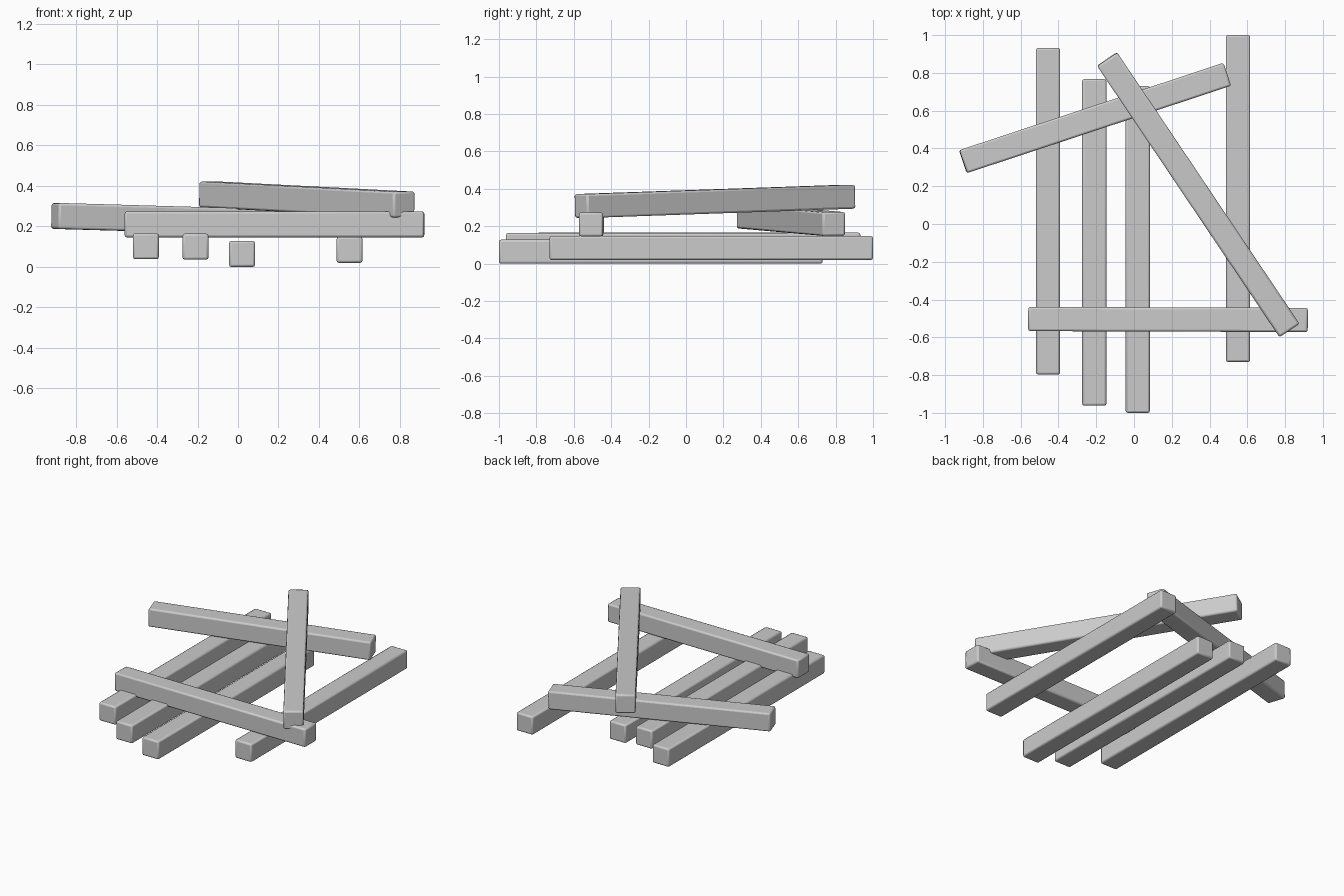
import bpy
from mathutils import Vector, Matrix

if "Cube" in bpy.data.objects:
    bpy.data.objects.remove(bpy.data.objects["Cube"])

SIZE = 0.128  # square section of every beam


def beam(name, start, end):
    """Square timber running between the centres of its two end faces."""
    a, b = Vector(start), Vector(end)
    along = (b - a).normalized()
    side = Vector((0, 0, 1)).cross(along).normalized()
    up = along.cross(side)
    rot = Matrix((along, side, up)).transposed()
    bpy.ops.mesh.primitive_cube_add(size=1)
    ob = bpy.context.object
    ob.name = name
    ob.scale = ((b - a).length, SIZE, SIZE)
    bpy.ops.object.transform_apply(location=False, rotation=False, scale=True)
    ob.location = (a + b) / 2
    ob.rotation_euler = rot.to_euler()
    # softly worn edges
    bevel = ob.modifiers.new("worn_edges", "BEVEL")
    bevel.width = 0.011
    bevel.segments = 2
    bpy.ops.object.shade_smooth_by_angle()
    return ob


# Bottom layer: four long beams side by side (x, y front, y back, z centre)
for i, (x, y0, y1, z) in enumerate([
        (-0.455, -0.797, 0.932, 0.106),
        (-0.21, -0.962, 0.767, 0.104),
        (0.02, -1.0, 0.73, 0.068),
        (0.551, -0.73, 1.0, 0.088)]):
    beam(f"base_beam_{i + 1}", (x, y0, z), (x, y1, z))

# Middle layer: one straight and one slanted shorter beam
beam("front_cross_beam", (-0.56, -0.503, 0.214), (0.92, -0.508, 0.214))
beam("rear_cross_beam", (-0.905, 0.33, 0.256), (0.4925, 0.792, 0.216))

# Top: long beam lying diagonally across both cross beams
beam("diagonal_beam", (-0.1425, 0.8725, 0.362), (0.8225, -0.5625, 0.312))

# Lowest beam rests exactly on the ground
for ob in bpy.context.scene.objects:
    ob.location.z -= 0.004
